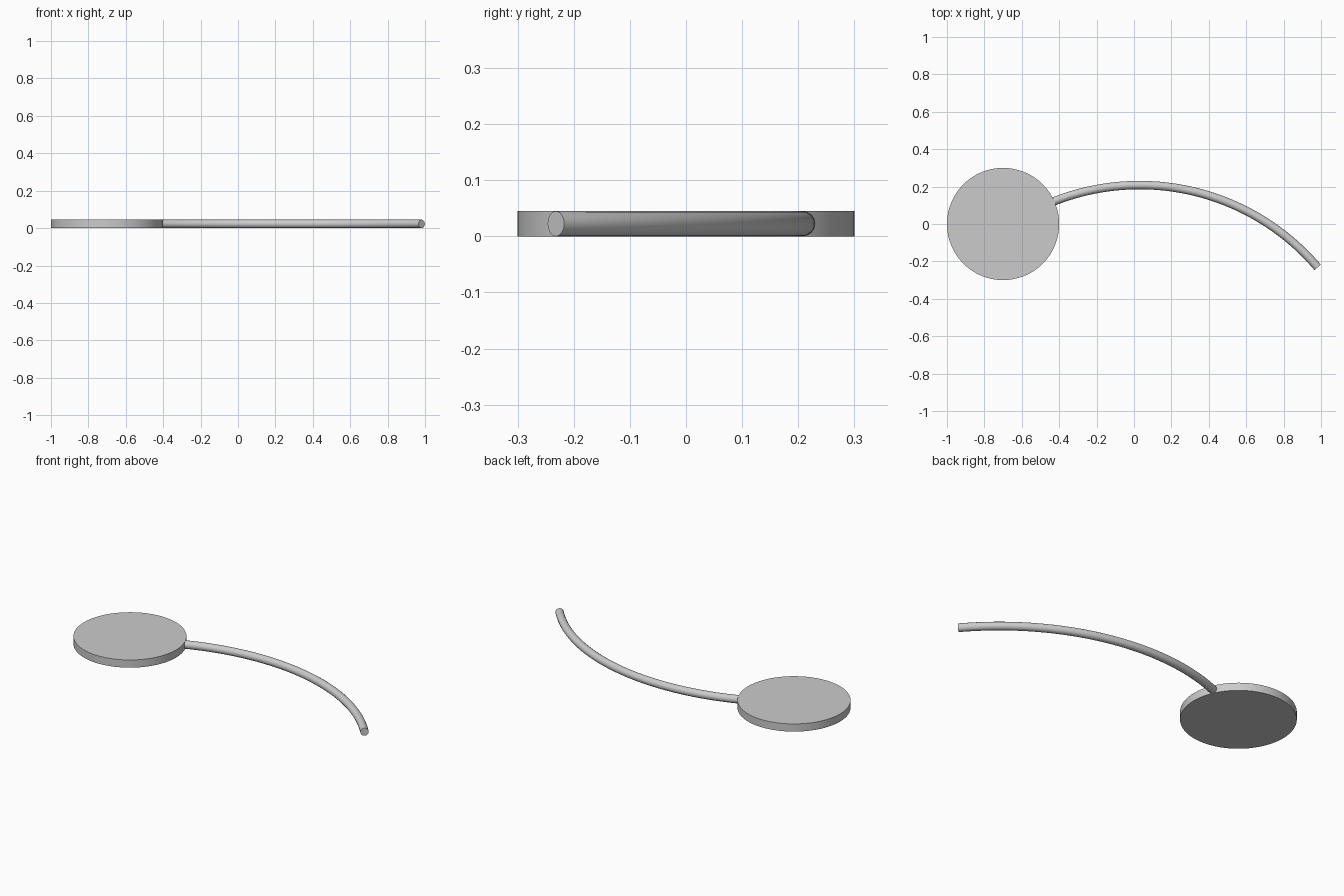
import bpy
from math import sin, cos, radians

cube = bpy.data.objects.get("Cube")
if cube:
    bpy.data.objects.remove(cube, do_unlink=True)

THICK = 0.045
RADIUS = THICK / 2

# Plain grey
grey = bpy.data.materials.new("plain grey")
grey.use_nodes = True
grey.diffuse_color = (0.6, 0.6, 0.6, 1)
grey.node_tree.nodes["Principled BSDF"].inputs["Base Color"].default_value = grey.diffuse_color


def finish(obj, name):
    obj.name = name
    obj.data.materials.clear()
    obj.data.materials.append(grey)
    bpy.ops.object.select_all(action='DESELECT')
    obj.select_set(True)
    bpy.context.view_layer.objects.active = obj
    bpy.ops.object.shade_smooth_by_angle(angle=radians(35))


# Flat round disc
bpy.ops.mesh.primitive_cylinder_add(vertices=64, radius=0.3, depth=THICK,
                                    location=(-0.7, 0, RADIUS))
finish(bpy.context.object, "disc")

# Curved round rod: an arc swept with a circular section and flat ends
ARC, CX, CY = 1.25, 0.03, -1.042
START, END, STEPS = radians(-22), radians(49.6), 48
curve = bpy.data.curves.new("curved_rod", 'CURVE')
curve.dimensions = '3D'
curve.bevel_depth = RADIUS
curve.bevel_resolution = 6
curve.use_fill_caps = True
spline = curve.splines.new('POLY')
spline.points.add(STEPS)
for i, point in enumerate(spline.points):
    a = START + (END - START) * i / STEPS
    point.co = (CX + ARC * sin(a), CY + ARC * cos(a), RADIUS, 1)
rod = bpy.data.objects.new("curved_rod", curve)
bpy.context.collection.objects.link(rod)
bpy.ops.object.select_all(action='DESELECT')
rod.select_set(True)
bpy.context.view_layer.objects.active = rod
bpy.ops.object.convert(target='MESH')
finish(bpy.context.object, "curved_rod")
